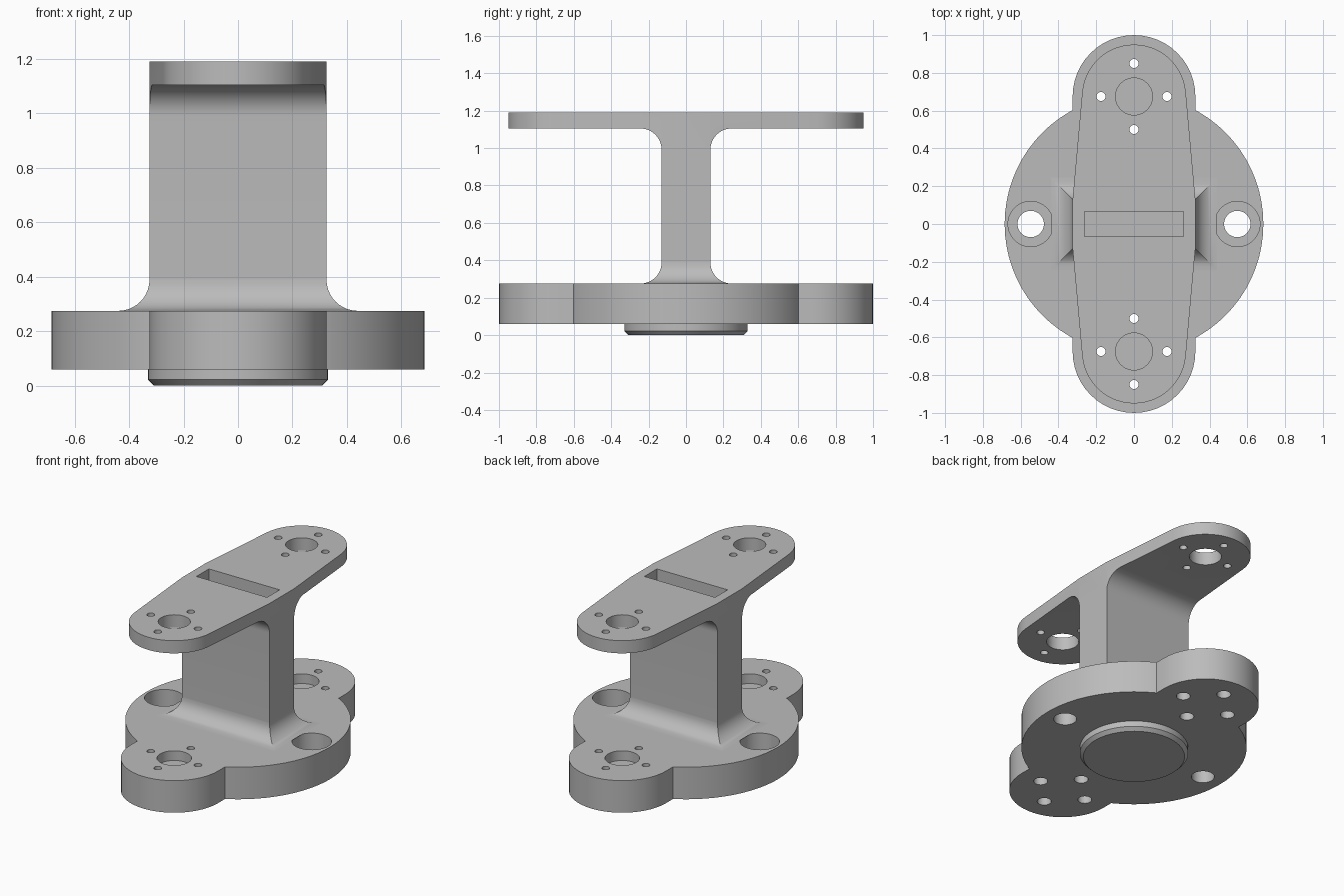
import bpy, bmesh
from math import sin, cos, pi, radians
from mathutils import Matrix

cube = bpy.data.objects.get("Cube")
if cube:
    bpy.data.objects.remove(cube, do_unlink=True)

GREY = (0.5, 0.5, 0.5, 1)
metal = bpy.data.materials.new("plain grey metal")
metal.use_nodes = True
metal.diffuse_color = GREY
metal.node_tree.nodes["Principled BSDF"].inputs["Base Color"].default_value = GREY


def arc(cx, cy, r, start, end, steps):
    angles = [radians(start + (end - start) * i / steps) for i in range(steps + 1)]
    return [(cx + r * cos(a), cy + r * sin(a)) for a in angles]


def loft(bm, rings):
    """Closed solid through a stack of rings, counter-clockwise from above."""
    loops = [[bm.verts.new(p) for p in ring] for ring in rings]
    n = len(loops[0])
    for low, high in zip(loops, loops[1:]):
        for i in range(n):
            j = (i + 1) % n
            bm.faces.new((low[i], low[j], high[j], high[i]))
    bm.faces.new(loops[0][::-1])
    bm.faces.new(loops[-1])


def prism(bm, outline, z0, z1):
    loft(bm, [[(x, y, z) for x, y in outline] for z in (z0, z1)])


def turned(bm, x, y, profile, sides):
    """Solid of revolution from (radius, height) pairs, bottom to top."""
    loft(bm, [[(px, py, z) for px, py in arc(x, y, r, 0, 360, sides)[:-1]]
              for r, z in profile])


def make(name, bm):
    mesh = bpy.data.meshes.new(name)
    bmesh.ops.recalc_face_normals(bm, faces=bm.faces[:])
    bm.to_mesh(mesh)
    bm.free()
    mesh.materials.append(metal)
    obj = bpy.data.objects.new(name, mesh)
    bpy.context.collection.objects.link(obj)
    return obj


def select(obj):
    bpy.ops.object.select_all(action='DESELECT')
    obj.select_set(True)
    bpy.context.view_layer.objects.active = obj


def combine(target, tool, operation):
    select(target)
    mod = target.modifiers.new("combine", 'BOOLEAN')
    mod.operation = operation
    mod.solver = 'EXACT'
    mod.object = tool
    bpy.ops.object.modifier_apply(modifier=mod.name)
    bpy.data.objects.remove(tool, do_unlink=True)


def finish(obj):
    select(obj)
    bpy.ops.object.shade_smooth_by_angle(angle=radians(30))


BASE_LOW, BASE_TOP = 0.06, 0.275
PLATE_LOW, PLATE_TOP = 1.105, 1.19
LOBE_Y, FILLET = 0.675, 0.115
HALF_X, HALF_Y = 0.325, 0.13
WEB_LOW = BASE_TOP + FILLET
BOLTS = [(0.175, 0), (-0.175, 0), (0, 0.175), (0, -0.175)]

# Base flange: a disc merged with a long rounded bar that makes both lobes
bm = bmesh.new()
turned(bm, 0, 0, [(0.685, BASE_LOW), (0.685, BASE_TOP)], 72)
base = make("base_flange", bm)
bm = bmesh.new()
bar = arc(0, LOBE_Y, HALF_X, 0, 180, 24) + arc(0, -LOBE_Y, HALF_X, 180, 360, 24)
prism(bm, bar, BASE_LOW, BASE_TOP)
combine(base, make("lobe_bar", bm), 'UNION')

# Base holes: counterbored side bolts, blind lobe sockets, stepped screw holes
bm = bmesh.new()
for s in (-1, 1):
    turned(bm, s * 0.547, 0, [(0.07, 0), (0.07, 0.145), (0.12, 0.145), (0.12, 0.4)], 40)
    turned(bm, 0, s * LOBE_Y, [(0.105, 0.21), (0.105, 0.4)], 40)
    for dx, dy in BOLTS:
        turned(bm, dx, s * LOBE_Y + dy,
               [(0.043, 0), (0.043, 0.16), (0.024, 0.16), (0.024, 0.4)], 24)
combine(base, make("base_holes", bm), 'DIFFERENCE')
finish(base)

# Chamfered locating boss under the base
bm = bmesh.new()
turned(bm, 0, 0, [(0.308, 0), (0.33, 0.022), (0.33, BASE_LOW)], 64)
finish(make("locating_boss", bm))

# Mitred fillet spreading from the post onto the base
bm = bmesh.new()
rings = []
for i in range(11):
    a = radians(9 * i)
    spread, z = FILLET * (1 - sin(a)), BASE_TOP + FILLET * (1 - cos(a))
    x, y = HALF_X + spread, HALF_Y + spread
    rings.append([(-x, -y, z), (x, -y, z), (x, y, z), (-x, y, z)])
loft(bm, rings)
finish(make("post_foot", bm))

# Post and top plate: a filleted T section trimmed to the plate outline
half = [(HALF_Y, WEB_LOW)]
half += arc(HALF_Y + FILLET, PLATE_LOW - FILLET, FILLET, 180, 90, 12)
half += [(1.1, PLATE_LOW), (1.1, PLATE_TOP)]
section = half + [(-y, z) for y, z in reversed(half)]
bm = bmesh.new()
prism(bm, section, -0.5, 0.5)
bm.transform(Matrix(((0, 0, 1, 0), (1, 0, 0, 0), (0, 1, 0, 0), (0, 0, 0, 1))))
post = make("post_and_top_plate", bm)

end = [(HALF_X, HALF_Y)] + arc(0, LOBE_Y, 0.275, 5, 175, 28) + [(-HALF_X, HALF_Y)]
bm = bmesh.new()
prism(bm, end + [(-x, -y) for x, y in end], 0.2, 1.4)
combine(post, make("plate_outline", bm), 'INTERSECT')

# Plate holes and the rectangular pocket in the post
bm = bmesh.new()
for s in (-1, 1):
    turned(bm, 0, s * LOBE_Y, [(0.098, 1), (0.098, 1.3)], 40)
    for dx, dy in BOLTS:
        turned(bm, dx, s * LOBE_Y + dy, [(0.024, 1), (0.024, 1.3)], 24)
prism(bm, [(-0.262, -0.066), (0.262, -0.066), (0.262, 0.066), (-0.262, 0.066)], 0.5, 1.3)
combine(post, make("plate_holes", bm), 'DIFFERENCE')
finish(post)
